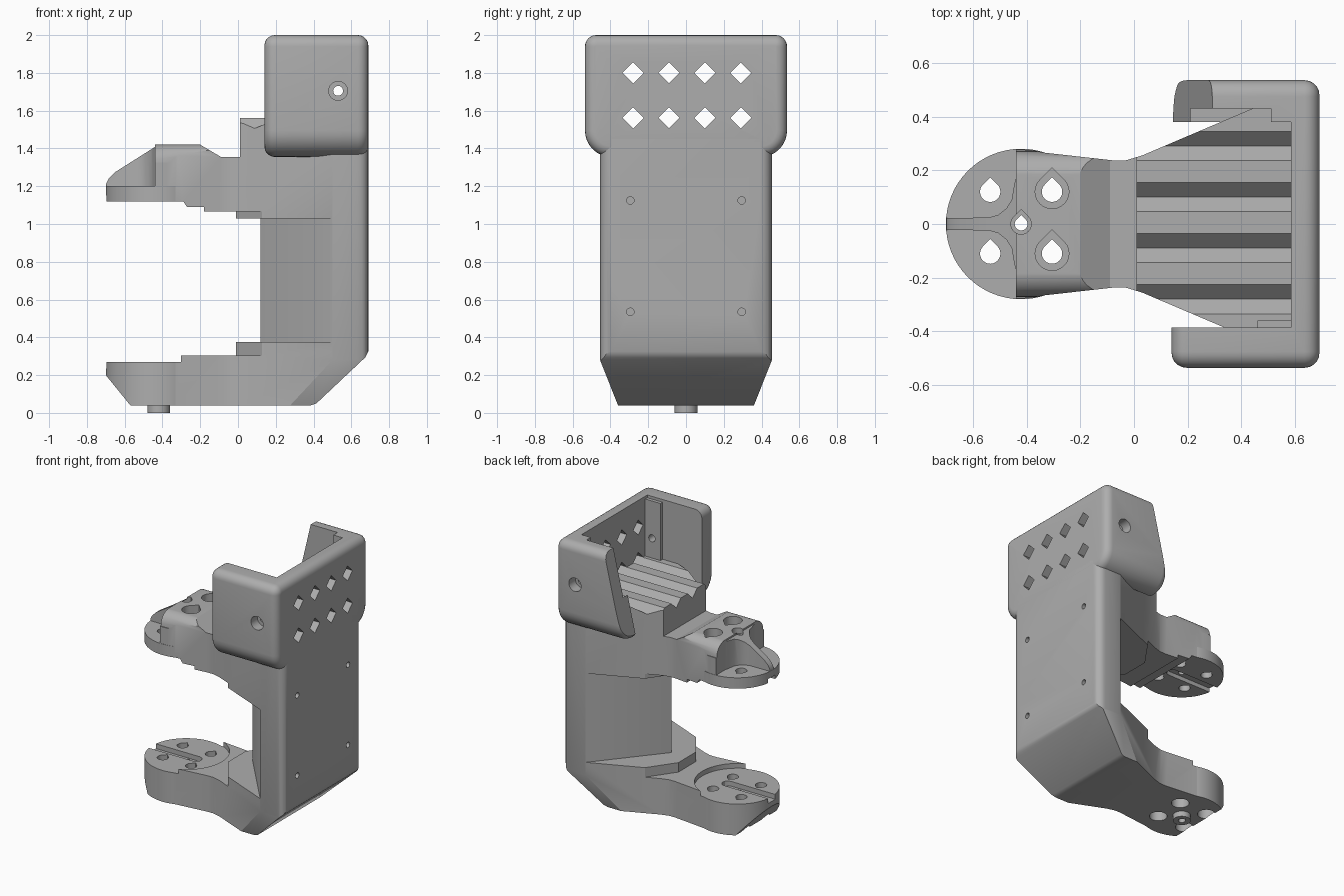
import bpy, bmesh, math
from mathutils import Vector

if "Cube" in bpy.data.objects:
    bpy.data.objects.remove(bpy.data.objects["Cube"])

grey = bpy.data.materials.new("plain grey")
grey.diffuse_color = (0.42, 0.42, 0.42, 1)
grey.use_nodes = True
grey.node_tree.nodes["Principled BSDF"].inputs["Base Color"].default_value = grey.diffuse_color


def prism(name, pts, axis, lo, hi, bevel=0):
    """Extrude a closed 2D outline along an axis."""
    place = {'x': lambda a, b, t: (t, a, b),
             'y': lambda a, b, t: (a, t, b),
             'z': lambda a, b, t: (a, b, t)}[axis]
    bm = bmesh.new()
    rings = [[bm.verts.new(place(a, b, t)) for a, b in pts] for t in (lo, hi)]
    caps = [bm.faces.new(r) for r in rings]
    n = len(pts)
    for i in range(n):
        j = (i + 1) % n
        bm.faces.new((rings[0][i], rings[0][j], rings[1][j], rings[1][i]))
    bmesh.ops.recalc_face_normals(bm, faces=bm.faces[:])
    if bevel:
        edges = list({e for c in caps for e in c.edges})
        bmesh.ops.bevel(bm, geom=edges, offset=bevel, segments=5, profile=0.5,
                        affect='EDGES', clamp_overlap=True)
    me = bpy.data.meshes.new(name)
    bm.to_mesh(me)
    bm.free()
    ob = bpy.data.objects.new(name, me)
    bpy.context.collection.objects.link(ob)
    me.materials.append(grey)
    return ob


def box(x0, x1, y0, y1, z0, z1):
    return prism("cutter", [(x0, y0), (x1, y0), (x1, y1), (x0, y1)], 'z', z0, z1)


def boolean(targets, cutter, op='DIFFERENCE'):
    for ob in targets:
        m = ob.modifiers.new("cut", 'BOOLEAN')
        m.operation, m.solver, m.object = op, 'EXACT', cutter
        bpy.context.view_layer.objects.active = ob
        bpy.ops.object.modifier_apply(modifier=m.name)
    bpy.data.objects.remove(cutter)


def arc(cx, cy, r, a0, a1, n=6):
    return [(cx + r * math.cos(math.radians(a0 + (a1 - a0) * i / n)),
             cy + r * math.sin(math.radians(a0 + (a1 - a0) * i / n))) for i in range(n + 1)]


def circle(cx, cy, r, n=32):
    return arc(cx, cy, r, 0, 360 - 360 / n, n - 1)


def teardrop(cx, cy, r):
    return arc(cx, cy, r, 135, 405, 18) + [(cx, cy + 1.414 * r)]


def mirrored(half):
    return half + [(a, -b) for a, b in reversed(half)]


CX = -0.42  # centre of both round pads

# C-shaped frame: plan outline crossed with side profile
plan = mirrored([(-0.44, .278), (-0.38, .275), (-0.33, .265), (-0.08, .237), (-0.03, .237), (0.03, .255),
                 (.5, .455)] + arc(.63, .395, .06, 90, 0))
frame = prism("frame", plan, 'z', 0.0, 1.7)
side = [(CX, .04), (.385, .04), (.415, .05), (.675, .295), (.69, .325), (.69, 1.45), (.6, 1.56),
        (.01, 1.56), (.01, 1.355), (-.09, 1.355), (-.2, 1.42), (-.44, 1.42), (-.44, 1.12),
        (-.29, 1.12), (-.27, 1.09), (-.18, 1.09), (-.18, 1.065), (-.01, 1.065), (-.01, 1.03),
        (.12, 1.03), (.12, .375), (-.01, .375), (-.01, .305), (CX, .305)]
boolean([frame], prism("cutter", side, 'y', -1, 1), 'INTERSECT')

for s in (1, -1):
    # wedge-shaped column between the arms
    boolean([frame], prism("cutter", [(.5, s * .456), (.12, 0), (.05, 0), (.05, s * .6), (.5, s * .6)],
                           'z', .375, 1.03))
    # chamfered shelves above and below the column
    for z0, z1 in ((.305, .376), (1.029, 1.065)):
        boolean([frame], prism("cutter", [(.13, s * .3), (-.012, s * .1), (-.1, s * .1), (-.1, s * .5),
                                          (.13, s * .5)], 'z', z0, z1))
    # tapered foot
    boolean([frame], prism("cutter", [(s * .356, .03), (s * .455, .28), (s * .6, .28), (s * .6, .03)],
                           'x', -.1, 1))
    # rounded shoulders on the upper arm
    curve = [(s * a, b) for a, b in arc(.175, 1.325, .096, 0, 90, 8)]
    boolean([frame], prism("cutter", curve + [(s * .175, 1.5), (s * .4, 1.5), (s * .4, 1.325)],
                           'x', -.6, -.06))

# round recess where the lower pad meets its arm
boolean([frame], prism("cutter", circle(CX, 0, .288, 48), 'z', .27, .35))

# round pads
lower_pad = prism("lower_pad", circle(CX, 0, .28, 64), 'z', .04, .27)
boolean([lower_pad], prism("cutter", [(-.8, .323), (-.561, .029), (-.8, .029)], 'y', -1, 1))
upper_pad = prism("upper_pad", circle(CX, 0, .28, 64), 'z', 1.12, 1.2)

# rib that flares into the upper arm
rib = prism("rib", mirrored([(-.698, .022), (-.54, .024), (-.505, .034), (-.475, .058), (-.455, .09),
                             (-.445, .15), (-.43, .2)]), 'z', 1.1, 1.5)
boolean([rib], prism("cutter", [(-.7, 1.15), (-.7, 1.21), (-.685, 1.24), (-.65, 1.275), (-.46, 1.395),
                                (-.43, 1.415), (-.42, 1.415), (-.42, 1.15)], 'y', -1, 1), 'INTERSECT')

# locating pin under the lower pad
pin = prism("locating_pin", circle(CX, 0, .06), 'z', 0, .06)

# grooves on the facing sides of the pads
slot = [(-.75, -.04), (-.42, -.04)] + arc(-.34, 0, .04, -90, 90) + [(-.75, .04)]
boolean([frame, lower_pad], prism("cutter", slot, 'z', .235, .4))
boolean([frame, upper_pad], prism("cutter", slot, 'z', 1.0, 1.15))

# pad screw holes with countersinks
pads = [frame, lower_pad, upper_pad]
for y in (.12, -.11):
    for x in (-.535, -.305):
        boolean(pads, prism("cutter", teardrop(x, y, .038), 'z', -.1, 1.6))
        boolean([frame, lower_pad], prism("cutter", circle(x, y, .06), 'z', -.1, .14))
    boolean([frame], prism("cutter", teardrop(-.305, y, .063), 'z', 1.34, 1.6))
boolean(pads + [rib, pin], prism("cutter", teardrop(CX, 0, .024), 'z', -.1, 1.6))
boolean([frame, rib], prism("cutter", teardrop(CX, 0, .038), 'z', 1.38, 1.6))

# open head tray
outline = (arc(.475, 1.94, .06, 90, 0) + arc(.395, 1.495, .14, 0, -90, 8)
           + arc(-.395, 1.495, .14, -90, -180, 8) + arc(-.475, 1.94, .06, 180, 90))
head = prism("head", outline, 'x', .14, .69, bevel=.055)
boolean([head], box(-.2, .585, -.385, .38, 1.2, 2.2))
boolean([head], box(.21, .51, .3, .43, 1.5, 2.2))
boolean([head], prism("cutter", [(.1, 1.3), (.125, 1.3), (.315, 2.1), (.1, 2.1)], 'y', .2, .7))
screw_block = box(.46, .6, -.4, -.36, 1.45, 1.98)
screw_block.name = "screw_block"

# diamond vents; the lower row also makes the floor grooves
for y in (-.28, -.09, .1, .29):
    for z in (1.8, 1.562):
        d = .056
        boolean([frame, head], prism("cutter", [(y - d, z), (y, z - d), (y + d, z), (y, z + d)], 'x', -.2, .9))

# side screw holes with counterbores
for s in (-1, 1):
    lo, hi = sorted((s * .3, s * .7))
    boolean([head, screw_block], prism("cutter", circle(.53, 1.705, .026, 24), 'y', lo, hi))
    lo, hi = sorted((s * .46, s * .7))
    boolean([head], prism("cutter", circle(.53, 1.705, .05, 24), 'y', lo, hi))

# small mounting holes in the back
for y in (-.295, .295):
    for z in (.535, 1.125):
        boolean([frame], prism("cutter", circle(y, z, .02, 16), 'x', .55, .8))

# smooth curved faces, keep hard edges
for ob in bpy.context.scene.objects:
    ob.select_set(True)
    bpy.context.view_layer.objects.active = ob
bpy.ops.object.shade_smooth_by_angle(angle=math.radians(30))
